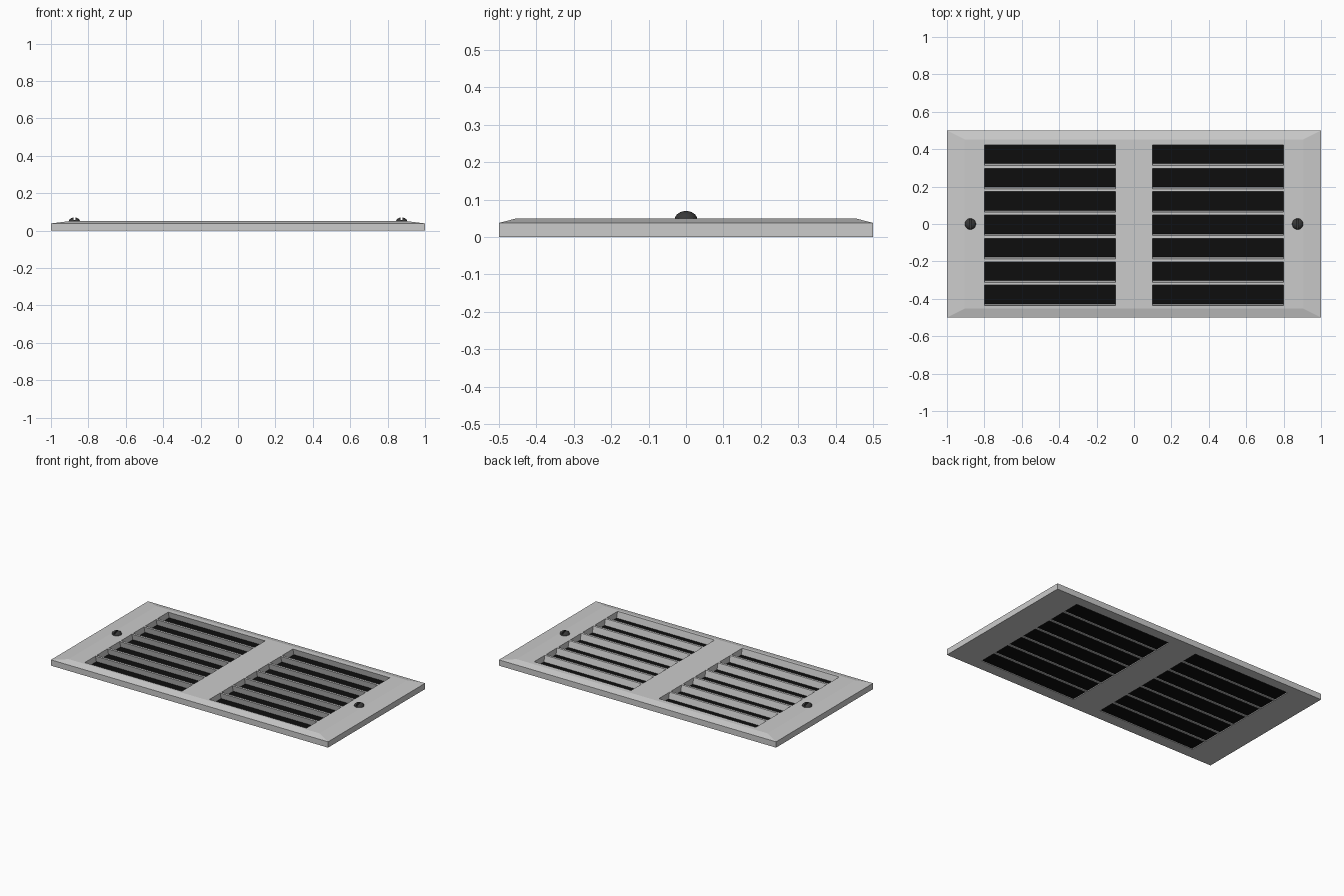
import bpy, bmesh
from math import radians

if "Cube" in bpy.data.objects:
    bpy.data.objects.remove(bpy.data.objects["Cube"])


def material(name, v):
    m = bpy.data.materials.new(name)
    m.diffuse_color = (v, v, v, 1)
    m.use_nodes = True
    m.node_tree.nodes["Principled BSDF"].inputs["Base Color"].default_value = m.diffuse_color
    return m


def new_object(name, bm, mat=None):
    bmesh.ops.recalc_face_normals(bm, faces=bm.faces[:])
    me = bpy.data.meshes.new(name)
    bm.to_mesh(me)
    bm.free()
    ob = bpy.data.objects.new(name, me)
    bpy.context.collection.objects.link(ob)
    if mat:
        me.materials.append(mat)
    return ob


def loft(bm, rings):
    """Stack of four-cornered rings (x0, x1, y0, y1, z) closed into a solid."""
    prev = first = None
    for x0, x1, y0, y1, z in rings:
        ring = [bm.verts.new((x, y, z)) for x, y in
                ((x0, y0), (x1, y0), (x1, y1), (x0, y1))]
        if prev:
            for i in range(4):
                j = (i + 1) % 4
                bm.faces.new((prev[i], prev[j], ring[j], ring[i]))
        else:
            first = ring
        prev = ring
    bm.faces.new(first[::-1])
    bm.faces.new(prev)


def cut(ob, cutter):
    mod = ob.modifiers.new("cut", 'BOOLEAN')
    mod.operation = 'DIFFERENCE'
    mod.solver = 'EXACT'
    mod.object = cutter
    bpy.context.view_layer.objects.active = ob
    bpy.ops.object.modifier_apply(modifier=mod.name)
    bpy.data.objects.remove(cutter)


black = material("vent_black", 0.004)
dark = material("screw_dark", 0.04)

# Plate with sloped rim
bm = bmesh.new()
loft(bm, [(-1, 1, -0.5, 0.5, 0), (-1, 1, -0.5, 0.5, 0.038),
          (-0.905, 0.905, -0.453, 0.453, 0.05)])
plate = new_object("grille_plate", bm)

# Slanted slots, leaving tilted louvres between them
TILT = 0.012 / 0.05
bm = bmesh.new()
for x0, x1 in ((-0.8, -0.1), (0.1, 0.8)):
    for i in range(-3, 4):
        rings = []
        for z in (-0.02, 0.07):
            s = (0.05 - z) * TILT + 0.125 * i
            rings.append((x0, x1, s - 0.062, s + 0.048, z))
        loft(bm, rings)
cut(plate, new_object("slot_cutter", bm))

# Black backing behind the louvres
for side, x0, x1 in (("left", -0.801, -0.099), ("right", 0.099, 0.801)):
    bm = bmesh.new()
    loft(bm, [(x0, x1, -0.43, 0.437, 0.006), (x0, x1, -0.43, 0.437, 0.01)])
    new_object("backing_" + side, bm, black)

# Slotted dome screws
for side, x in (("left", -0.875), ("right", 0.875)):
    bm = bmesh.new()
    bmesh.ops.create_uvsphere(bm, u_segments=32, v_segments=16, radius=1)
    bmesh.ops.scale(bm, vec=(0.03, 0.03, 0.022), verts=bm.verts)
    bmesh.ops.translate(bm, vec=(x, 0, 0.048), verts=bm.verts)
    screw = new_object("screw_" + side, bm, dark)
    bm = bmesh.new()
    loft(bm, [(x - 0.005, x + 0.005, -0.05, 0.05, 0.056),
              (x - 0.005, x + 0.005, -0.05, 0.05, 0.09)])
    cut(screw, new_object("screw_slot_cutter", bm, dark))
    bpy.ops.object.select_all(action='DESELECT')
    screw.select_set(True)
    bpy.context.view_layer.objects.active = screw
    bpy.ops.object.shade_smooth_by_angle(angle=radians(30))
